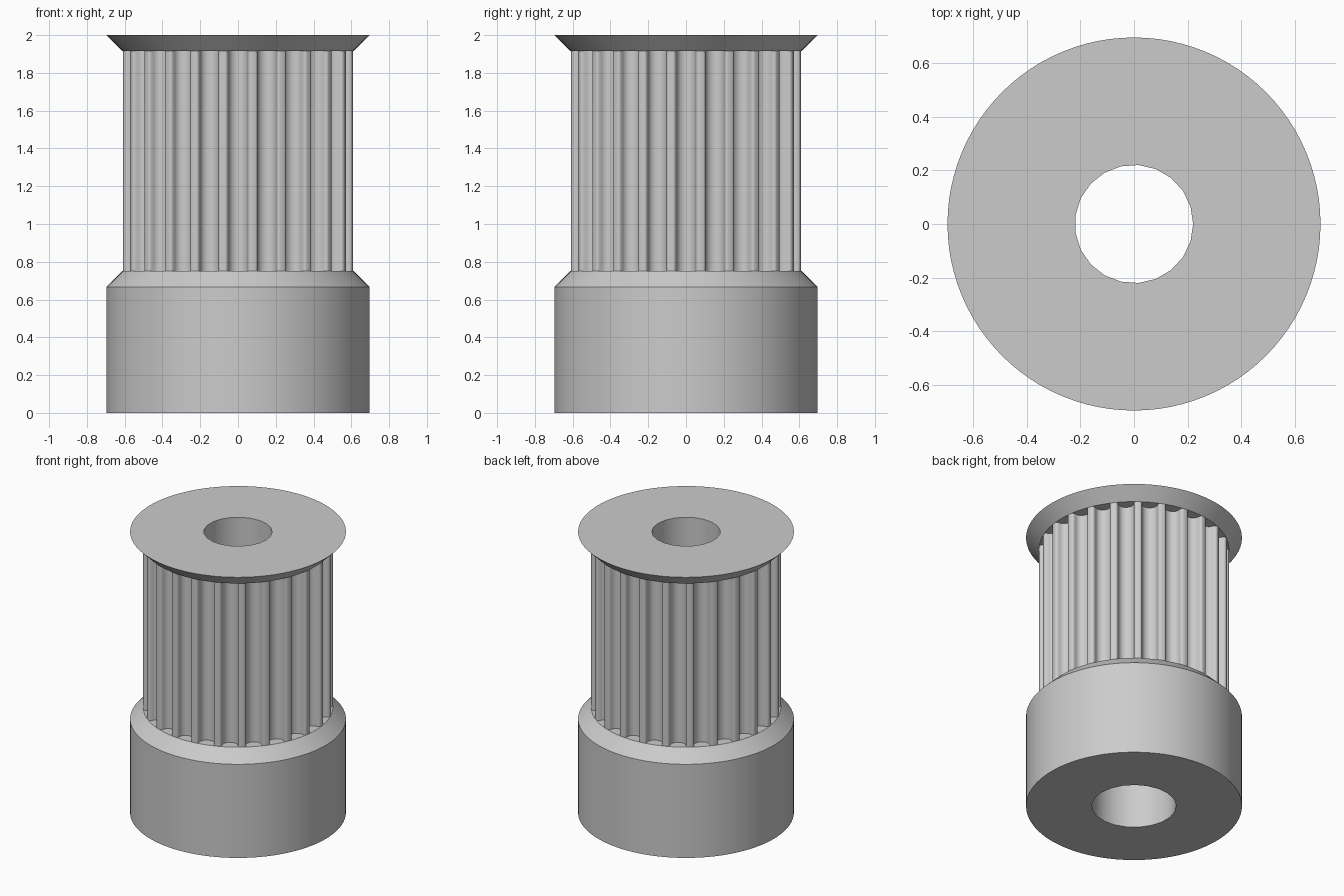
import bpy, bmesh
from math import sin, cos, pi, radians
from mathutils import Vector, Matrix

if "Cube" in bpy.data.objects:
    bpy.data.objects.remove(bpy.data.objects["Cube"], do_unlink=True)

RIM, LAND, ROOT = 0.697, 0.613, 0.53
BORE, WIDE_BORE, BORE_SIDES = 0.221, 0.273, 21
BASE_TOP, LEDGE, FLANGE, TOP = 0.667, 0.75, 1.917, 2.0
TEETH, SEGMENTS, ARC_STEPS = 24, 96, 8

grey = bpy.data.materials.new("plain grey")
grey.use_nodes = True
grey.diffuse_color = (0.6, 0.6, 0.6, 1)
grey.node_tree.nodes["Principled BSDF"].inputs["Base Color"].default_value = (0.6, 0.6, 0.6, 1)


def circle(radius, sides=SEGMENTS):
    return [(radius * cos(2 * pi * i / sides), radius * sin(2 * pi * i / sides)) for i in range(sides)]


def add_loop(bm, outline, z):
    return [bm.verts.new((x, y, z)) for x, y in outline]


def bridge(bm, lower, upper):
    n = len(lower)
    for i in range(n):
        j = (i + 1) % n
        bm.faces.new((lower[i], lower[j], upper[j], upper[i]))


def ring_cap(bm, outer, inner, direction):
    """Fill the flat ring between two loops of different vertex counts."""
    edges = []
    for loop in (outer, inner):
        for a, b in zip(loop, loop[1:] + loop[:1]):
            edges.append(bm.edges.get((a, b)) or bm.edges.new((a, b)))
    made = bmesh.ops.triangle_fill(bm, edges=edges, use_beauty=True, normal=(0, 0, direction))
    for item in made["geom"]:
        if isinstance(item, bmesh.types.BMFace):
            item.normal_update()
            if item.normal.z * direction < 0:
                item.normal_flip()


def finish(bm, name, angle):
    mesh = bpy.data.meshes.new(name)
    bm.to_mesh(mesh)
    bm.free()
    mesh.materials.append(grey)
    obj = bpy.data.objects.new(name, mesh)
    bpy.context.collection.objects.link(obj)
    bpy.ops.object.select_all(action="DESELECT")
    obj.select_set(True)
    bpy.context.view_layer.objects.active = obj
    bpy.ops.object.shade_smooth_by_angle(angle=radians(angle))


def turned_part(name, profile, cap_index, direction, hole_radius):
    """Lathe a profile upward and close one end with a ring around the bore."""
    bm = bmesh.new()
    loops = [add_loop(bm, circle(r), z) for r, z in profile]
    for lower, upper in zip(loops, loops[1:]):
        bridge(bm, lower, upper)
    hole = add_loop(bm, circle(hole_radius, BORE_SIDES), profile[cap_index][1])
    ring_cap(bm, loops[cap_index], hole, direction)
    finish(bm, name, 25)


# Base hub with its chamfer and the ledge under the teeth
turned_part("base_hub", [(RIM, 0), (RIM, BASE_TOP), (LAND, LEDGE), (ROOT, LEDGE)], 0, -1, WIDE_BORE)

# Flared flange at the top
turned_part("top_flange", [(ROOT, FLANGE), (LAND, FLANGE), (RIM, TOP)], -1, 1, BORE)

# Toothed belt section: flared groove lip and round root as (half width, depth)
half_groove = [(0.068, 0), (0.062, 0.001), (0.056, 0.006), (0.053, 0.012)]
for i in range(ARC_STEPS):
    t = pi / 2 * i / ARC_STEPS
    half_groove.append((0.05 * cos(t), 0.024 + 0.045 * sin(t)))
groove_centre = (LAND ** 2 - half_groove[0][0] ** 2) ** 0.5
groove = [(groove_centre - d, -w) for w, d in half_groove]
groove.append((groove_centre - 0.069, 0))
groove += [(groove_centre - d, w) for w, d in reversed(half_groove)]

# Each groove ends with the middle of the next land, then repeats around the axis
step = 2 * pi / TEETH
groove.append((LAND * cos(step / 2), LAND * sin(step / 2)))
outline = []
for tooth in range(TEETH):
    turn = Matrix.Rotation(tooth * step, 2)
    outline += [tuple(turn @ Vector(p)) for p in groove]
bm = bmesh.new()
bridge(bm, add_loop(bm, outline, LEDGE), add_loop(bm, outline, FLANGE))
finish(bm, "belt_teeth", 40)

# Stepped bore wall facing inward, wider through the hub
bm = bmesh.new()
bore_profile = [(BORE, TOP), (BORE, BASE_TOP), (WIDE_BORE, BASE_TOP), (WIDE_BORE, 0)]
loops = [add_loop(bm, circle(r, BORE_SIDES), z) for r, z in bore_profile]
for upper, lower in zip(loops, loops[1:]):
    bridge(bm, upper, lower)
finish(bm, "shaft_bore", 30)
